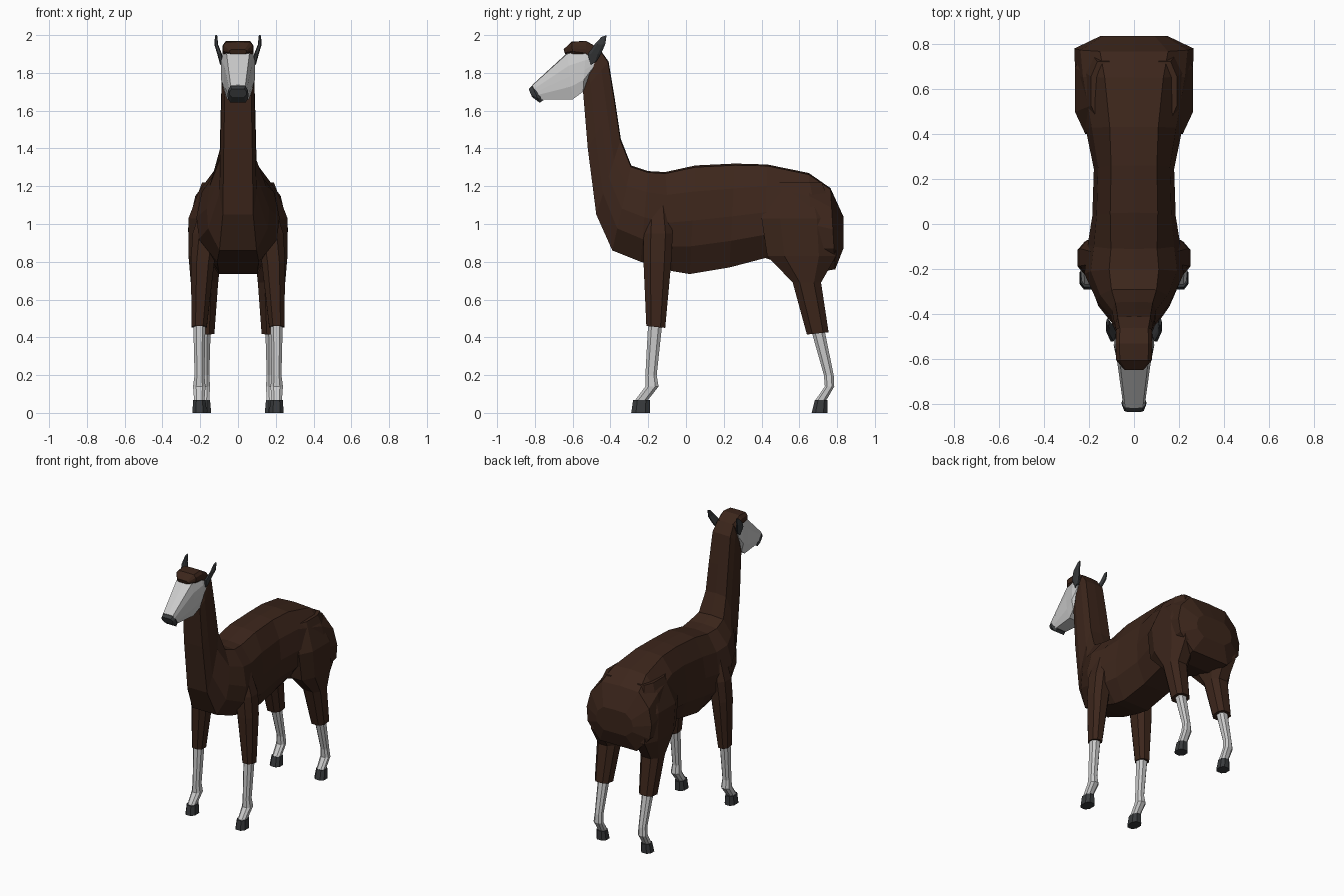
import bpy, bmesh

def material(name, rgb):
    m = bpy.data.materials.new(name)
    m.diffuse_color = (*rgb, 1)
    return m

WOOL = material("dark_brown_wool", (0.045, 0.019, 0.011))
DARK = material("dark_grey", (0.04, 0.043, 0.046))

ROUND = [(0, 1), (.5, .985), (.87, .77), (1, .49), (.94, .25), (.5, 0), (0, 0)]
BOXY = [(0, 1), (.85, .98), (1, .72), (1, .5), (1, .28), (.82, 0), (0, 0)]

def spine_ring(top, bottom, w, t):
    """Symmetric ring between two (y, z) points; t blends round to boxy."""
    half = []
    for (ax, ah), (bx, bh) in zip(ROUND, BOXY):
        x, h = ax + (bx - ax) * t, ah + (bh - ah) * t
        half.append((x * w, bottom[0] + (top[0] - bottom[0]) * h,
                     bottom[1] + (top[1] - bottom[1]) * h))
    return half + [(-x, y, z) for x, y, z in half[-2:0:-1]]

def leg_ring(z, y0, y1, x0, x1, tilt=0):
    """Chamfered rectangle; tilt raises the rear edge."""
    a, b = (x1 - x0) * .25, (y1 - y0) * .25
    pts = [(x0 + a, y0), (x1 - a, y0), (x1, y0 + b), (x1, y1 - b),
           (x1 - a, y1), (x0 + a, y1), (x0, y1 - b), (x0, y0 + b)]
    return [(x, y, z + tilt * (y - y0) / (y1 - y0)) for x, y in pts]

def loft(name, rings, mat=None, mirror=False):
    bm = bmesh.new()
    loops = [[bm.verts.new(p) for p in r] for r in rings]
    n = len(loops[0])
    for a, b in zip(loops, loops[1:]):
        for i in range(n):
            j = (i + 1) % n
            bm.faces.new((a[i], a[j], b[j], b[i]))
    bm.faces.new(loops[0])
    bm.faces.new(loops[-1])
    bmesh.ops.recalc_face_normals(bm, faces=bm.faces)
    me = bpy.data.meshes.new(name)
    bm.to_mesh(me)
    bm.free()
    ob = bpy.data.objects.new(name, me)
    bpy.context.collection.objects.link(ob)
    if mat:
        me.materials.append(mat)
    if mirror:
        ob.modifiers.new("mirror", 'MIRROR')
    return ob

# Rump, barrel, chest and neck in one sweep
loft("body_and_neck", [spine_ring(*r) for r in [
    ((.833, 1.04), (.833, .87), .15, .3),
    ((.765, 1.19), (.79, .76), .265, .2),
    ((.65, 1.27), (.66, .74), .26, 0),
    ((.43, 1.315), (.42, .82), .215, 0),
    ((.26, 1.32), (.23, .77), .178, .2),
    ((.05, 1.31), (.02, .735), .185, .2),
    ((-.11, 1.275), (-.07, .75), .205, 0),
    ((-.20, 1.28), (-.24, .80), .22, 0),
    ((-.29, 1.31), (-.39, .86), .165, .3),
    ((-.345, 1.45), (-.475, 1.05), .098, 1),
    ((-.375, 1.65), (-.52, 1.40), .092, 1),
    ((-.41, 1.86), (-.545, 1.70), .085, 1),
    ((-.46, 1.93), (-.53, 1.80), .075, 1)]], WOOL)

# Face, nose and forelock
loft("face", [spine_ring(*r) for r in [
    ((-.815, 1.735), (-.785, 1.66), .048, .9),
    ((-.63, 1.905), (-.60, 1.66), .074, .9),
    ((-.53, 1.93), (-.545, 1.70), .09, .9),
    ((-.47, 1.90), (-.50, 1.80), .085, .9)]])
loft("nose", [spine_ring(*r) for r in [
    ((-.833, 1.715), (-.815, 1.672), .045, .7),
    ((-.815, 1.732), (-.775, 1.642), .055, .7),
    ((-.79, 1.72), (-.755, 1.655), .045, .7)]], DARK)
loft("forelock", [spine_ring(*r) for r in [
    ((-.648, 1.925), (-.64, 1.90), .045, .8),
    ((-.605, 1.965), (-.60, 1.895), .08, .8),
    ((-.53, 1.97), (-.53, 1.88), .083, .8),
    ((-.46, 1.93), (-.48, 1.83), .08, .8)]], WOOL)

# Ears
loft("ears", [leg_ring(*r) for r in [
    (1.84, -.505, -.475, .075, .095, .02),
    (1.90, -.52, -.45, .085, .11),
    (1.95, -.485, -.428, .105, .125),
    (1.99, -.448, -.42, .11, .122, .01)]], DARK, True)

# Front legs
loft("front_upper_legs", [leg_ring(*r) for r in [
    (1.14, -.20, -.10, .10, .18),
    (.95, -.225, -.07, .10, .24),
    (.80, -.225, -.078, .125, .25),
    (.46, -.21, -.11, .165, .245, -.01)]], WOOL, True)
loft("front_lower_legs", [leg_ring(*r) for r in [
    (.48, -.20, -.125, .172, .237),
    (.20, -.215, -.155, .178, .23),
    (.14, -.215, -.145, .172, .238),
    (.06, -.275, -.20, .178, .232, .01)]], None, True)
loft("front_hooves", [leg_ring(*r) for r in [
    (.068, -.28, -.19, .172, .237),
    (0, -.29, -.19, .165, .242)]], DARK, True)

# Hind legs
loft("hind_thighs", [leg_ring(*r) for r in [
    (1.22, .46, .72, .08, .19),
    (1.03, .40, .79, .08, .262),
    (.83, .43, .795, .09, .262),
    (.69, .565, .715, .105, .25),
    (.415, .64, .755, .125, .235, .012)]], WOOL, True)
loft("hind_lower_legs", [leg_ring(*r) for r in [
    (.43, .665, .735, .145, .215),
    (.20, .73, .782, .152, .205),
    (.14, .735, .785, .148, .212),
    (.06, .68, .745, .152, .208, .01)]], None, True)
loft("hind_hooves", [leg_ring(*r) for r in [
    (.068, .682, .75, .148, .215),
    (0, .665, .748, .142, .222)]], DARK, True)
